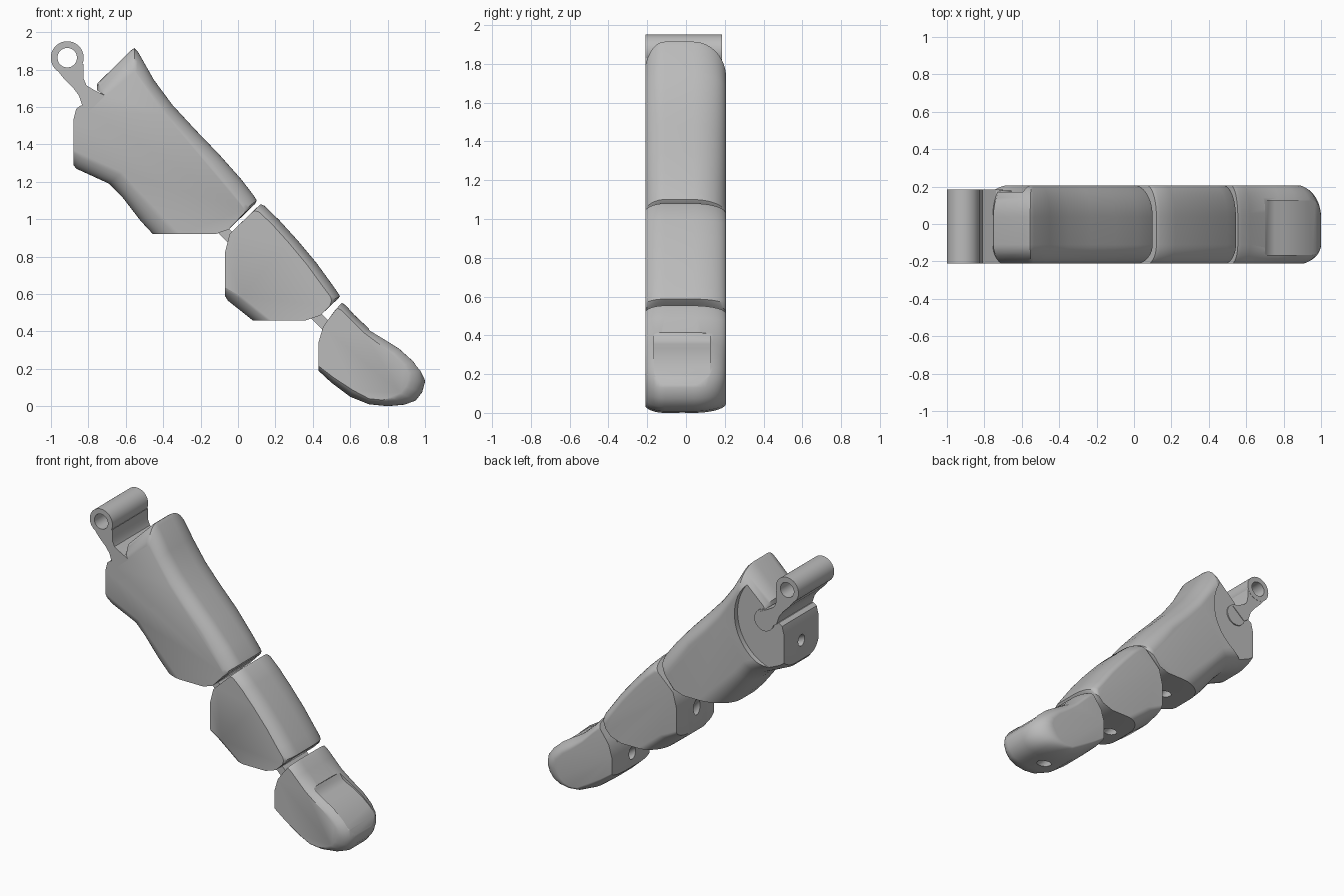
import bpy, bmesh, math
from mathutils import Vector

grey = bpy.data.materials.new("plain_grey")
grey.diffuse_color = (0.5, 0.5, 0.5, 1)
FRONT, BACK = -0.21, 0.207


def make(name, rings):
    """Loft closed rings of 3D points and cap both ends."""
    bm = bmesh.new()
    loops = [[bm.verts.new(p) for p in ring] for ring in rings]
    for a, b in zip(loops, loops[1:]):
        for i in range(len(a)):
            j = (i + 1) % len(a)
            bm.faces.new((a[i], a[j], b[j], b[i]))
    bm.faces.new(loops[0][::-1])
    bm.faces.new(loops[-1])
    bmesh.ops.remove_doubles(bm, verts=bm.verts, dist=1e-5)
    bmesh.ops.recalc_face_normals(bm, faces=bm.faces)
    me = bpy.data.meshes.new(name)
    bm.to_mesh(me)
    bm.free()
    me.materials.append(grey)
    ob = bpy.data.objects.new(name, me)
    bpy.context.collection.objects.link(ob)
    return ob


def prism(name, pts, y0, y1):
    return make(name, [[(x, y, z) for x, z in pts] for y in (y0, y1)])


def circle(cx, cz, r, n=40):
    return [(cx + r * math.cos(2 * math.pi * i / n),
             cz + r * math.sin(2 * math.pi * i / n)) for i in range(n)]


def segment(name, pts, back_scale=1.5):
    """Finger section: side profile (x, z) with an optional flat-face point (fx, fz)."""
    layers = []
    top = math.radians(68)
    for i in range(8, -1, -1):                     # front rounding, crisp rim
        a = top * i / 8
        layers.append((FRONT + 0.1 * (1 - math.sin(a) / math.sin(top)),
                       (1 - math.cos(a)) / (1 - math.cos(top))))
    for i in range(13):                            # softer back rounding
        a = math.pi / 2 * i / 12
        layers.append((BACK - 0.17 * (1 - math.sin(a)), back_scale * (1 - math.cos(a))))
    rings = []
    for y, w in layers:
        rings.append([(p[0] + w * (p[-2] - p[0]), y, p[1] + w * (p[-1] - p[1])) for p in pts])
    return make(name, rings)


def tube(a, b, r=0.036, y=-0.02):
    """Round cutter between two (x, z) points."""
    a, b = Vector((a[0], y, a[1])), Vector((b[0], y, b[1]))
    side = (b - a).normalized().cross(Vector((0, 1, 0)))
    ring = [r * (math.cos(t * math.pi / 12) * side + Vector((0, r and math.sin(t * math.pi / 12), 0)))
            for t in range(24)]
    return make("cutter", [[c + v for v in ring] for c in (a, b)])


def cut(ob, cutters):
    for c in cutters:
        c.hide_render = True
        m = ob.modifiers.new("cut", 'BOOLEAN')
        m.operation, m.object, m.solver = 'DIFFERENCE', c, 'EXACT'
    deps = bpy.context.evaluated_depsgraph_get()
    me = bpy.data.meshes.new_from_object(ob.evaluated_get(deps))
    ob.modifiers.clear()
    ob.data = me
    for c in cutters:
        bpy.data.objects.remove(c)


# Base section with the palm-side lobe
base = segment("base_section", [
    (-0.575, 1.9, -0.565, 1.785), (-0.555, 1.914, -0.55, 1.79), (-0.535, 1.895, -0.54, 1.78),
    (-0.45, 1.745, -0.48, 1.69), (-0.35, 1.61, -0.39, 1.56), (-0.23, 1.48, -0.28, 1.435),
    (-0.1, 1.345, -0.15, 1.3), (0.02, 1.21, -0.045, 1.16), (0.085, 1.125, 0.025, 1.07),
    (0.1, 1.1, 0.035, 1.05), (0.09, 1.08, 0.03, 1.03), (-0.05, 0.945), (-0.12, 0.92),
    (-0.455, 0.92, -0.31, 0.92), (-0.52, 0.99, -0.42, 1.03), (-0.62, 1.12, -0.55, 1.17),
    (-0.69, 1.19, -0.62, 1.25), (-0.865, 1.27, -0.83, 1.34), (-0.88, 1.29, -0.88, 1.37),
    (-0.88, 1.53), (-0.865, 1.59), (-0.84, 1.608), (-0.82, 1.605), (-0.795, 1.575),
    (-0.71, 1.66), (-0.755, 1.69, -0.71, 1.66), (-0.752, 1.725, -0.7, 1.67)])
cut(base, [prism("cutter", circle(-0.86, 1.6, 0.34, 64), 0.172, 0.4),
           tube((-1.0, 1.48), (-0.5, 1.25)), tube((-0.53, 1.28), (-0.2, 0.8))])

# Middle section
middle = segment("middle_section", [
    (0.12, 1.08, 0.085, 1.045), (0.14, 1.072, 0.11, 1.04), (0.22, 0.995, 0.18, 0.975),
    (0.32, 0.885, 0.27, 0.875), (0.42, 0.765, 0.37, 0.755), (0.5, 0.655, 0.45, 0.645),
    (0.535, 0.605, 0.495, 0.585), (0.545, 0.587, 0.5, 0.565), (0.535, 0.575, 0.49, 0.535),
    (0.44, 0.485), (0.36, 0.458), (0.08, 0.458, 0.18, 0.458), (-0.055, 0.565, 0.02, 0.585),
    (-0.07, 0.59, -0.07, 0.635), (-0.07, 0.82), (-0.045, 0.92), (-0.02, 0.945)])
cut(middle, [tube((-0.2, 0.88), (0.3, 0.34))])

# Fingertip with a recessed nail
tip = segment("fingertip", [
    (0.555, 0.553, 0.53, 0.525), (0.575, 0.54, 0.55, 0.515), (0.62, 0.49, 0.59, 0.475),
    (0.7, 0.415, 0.67, 0.395), (0.78, 0.37, 0.75, 0.335), (0.87, 0.315, 0.83, 0.28),
    (0.95, 0.245, 0.89, 0.22), (0.99, 0.19, 0.912, 0.175), (1.0, 0.13, 0.91, 0.14),
    (0.985, 0.075, 0.895, 0.105), (0.95, 0.03, 0.87, 0.07), (0.89, 0.008, 0.83, 0.045),
    (0.8, 0, 0.77, 0.033), (0.7, 0.01, 0.7, 0.04), (0.6, 0.05, 0.615, 0.085),
    (0.5, 0.125, 0.515, 0.15), (0.43, 0.19, 0.43, 0.215), (0.43, 0.34), (0.455, 0.425),
    (0.48, 0.46)])
nail = prism("cutter", [(0.69, 0.5), (0.7, 0.41), (0.72, 0.375), (0.75, 0.355), (0.8, 0.332),
                        (0.87, 0.29), (0.93, 0.24), (0.975, 0.19), (1.01, 0.12), (1.1, 0.12),
                        (1.1, 0.5)], -0.165, 0.125)
cut(tip, [nail, tube((0.3, 0.38), (0.62, 0.15)), tube((0.6, 0.17), (0.84, -0.08))])

# Flexible straps joining the sections
straps = []
for i, (x, z) in enumerate([(-0.055, 0.915), (0.44, 0.46)]):
    line = [(-0.1, 0.06), (-0.06, 0.1), (0.1, -0.06), (0.06, -0.1)]
    straps.append(prism(f"joint_strap_{i + 1}", [(x + a, z + b) for a, b in line], -0.15, 0.12))

# Knuckle hinge: barrel, neck and plug
barrel = prism("hinge_barrel", circle(-0.913, 1.863, 0.088), FRONT, 0.185)
cut(barrel, [prism("cutter", circle(-0.913, 1.863, 0.052), -0.4, 0.4)])
neck = prism("hinge_neck", [
    (-0.965, 1.795), (-0.93, 1.75), (-0.88, 1.7), (-0.85, 1.66), (-0.83, 1.6), (-0.795, 1.575),
    (-0.7, 1.655), (-0.76, 1.685), (-0.81, 1.715), (-0.825, 1.75), (-0.826, 1.83),
    (-0.86, 1.815), (-0.9, 1.806)], FRONT, 0.184)
plug = prism("hinge_plug", circle(-0.73, 1.6, 0.075), -0.19, 0.18)

# Smooth shading with crisp edges
for ob in bpy.context.scene.objects:
    ob.select_set(True)
bpy.context.view_layer.objects.active = base
bpy.ops.object.shade_smooth_by_angle(angle=math.radians(32))
